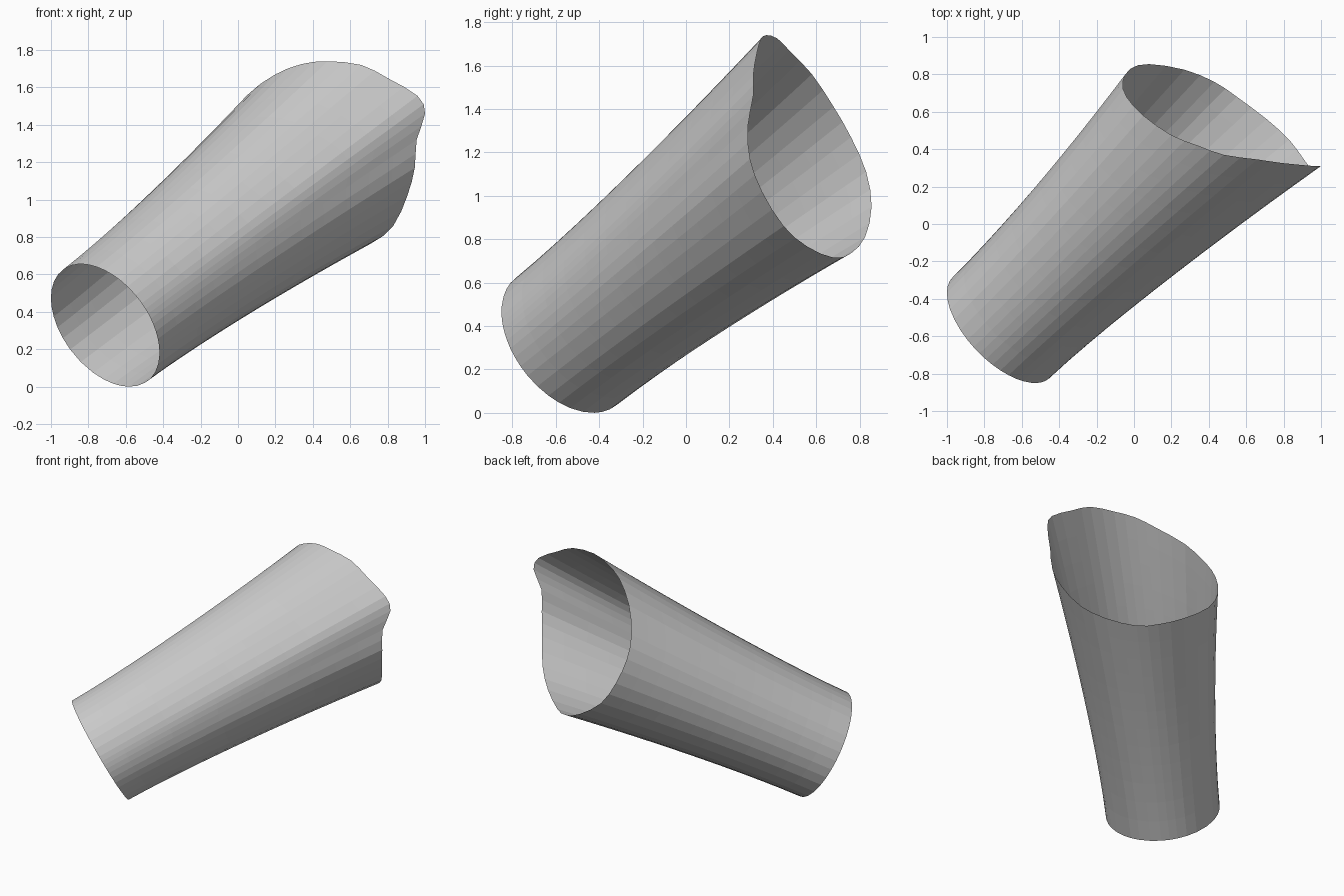
import bpy
import bmesh
from mathutils import Vector

cube = bpy.data.objects.get("Cube")
if cube:
    bpy.data.objects.remove(cube, do_unlink=True)

RINGS = 12      # rings along the tube
SPLIT = 2       # facets between neighbouring rim points

# Round lower mouth of the tube
base_center = Vector((-0.71, -0.553, 0.328))
base_radius = 0.374
axis = Vector((0.631, 0.608, 0.482)).normalized()

# Flared, uneven upper rim, once around from its highest point
rim_points = [Vector(p) for p in (
    (.48, .37, 1.74), (.66, .345, 1.72), (.8, .325, 1.65), (.96, .31, 1.555),
    (1, .31, 1.46), (.955, .285, 1.32), (.945, .295, 1.17), (.905, .35, 1.02),
    (.83, .45, .86), (.71, .56, .765), (.55, .68, .715), (.43, .76, .735),
    (.27, .825, .81), (.08, .855, .95), (-.02, .83, 1.11), (-.06, .76, 1.27),
    (-.04, .68, 1.41), (.05, .58, 1.56), (.2, .475, 1.67), (.34, .42, 1.725),
)]


def closed_spline(points, split):
    """Closed curve through all the points."""
    result = []
    count = len(points)
    for i in range(count):
        a, b, c, d = (points[(i + k) % count] for k in (-1, 0, 1, 2))
        for step in range(split):
            t = step / split
            result.append(b + 0.5 * t * ((c - a)
                          + t * (2 * a - 5 * b + 4 * c - d)
                          + t * t * (3 * b - a - 3 * c + d)))
    return result


def base_offset(point):
    """Offset on the lower circle that lies in line with a rim point."""
    away = point - base_center
    away -= axis * away.dot(axis)
    # Measure the direction from the middle of the tube
    return away.normalized() * base_radius


def make_ring(bm, rim, rim_center, t):
    """Cross-section of the tube; the flare grows toward the rim."""
    center = base_center.lerp(rim_center, t)
    flare = t ** 1.5
    return [bm.verts.new(center + base_offset(p).lerp(p - rim_center, flare))
            for p in rim]


# Open tube skin, lofted from the lower mouth to the rim
rim = closed_spline(rim_points, SPLIT)
rim_center = base_center + axis * 1.83
bm = bmesh.new()
rings = [make_ring(bm, rim, rim_center, i / RINGS) for i in range(RINGS + 1)]
sides = len(rim)
for lower, upper in zip(rings, rings[1:]):
    for i in range(sides):
        j = (i + 1) % sides
        bm.faces.new((lower[i], lower[j], upper[j], upper[i]))
bmesh.ops.recalc_face_normals(bm, faces=bm.faces)

mesh = bpy.data.meshes.new("flared_tube")
bm.to_mesh(mesh)
bm.free()

# The skin faces outward, away from the axis
face = mesh.polygons[0]
if face.normal.dot(face.center - base_center) < 0:
    mesh.flip_normals()

tube = bpy.data.objects.new("flared_tube", mesh)
bpy.context.collection.objects.link(tube)
